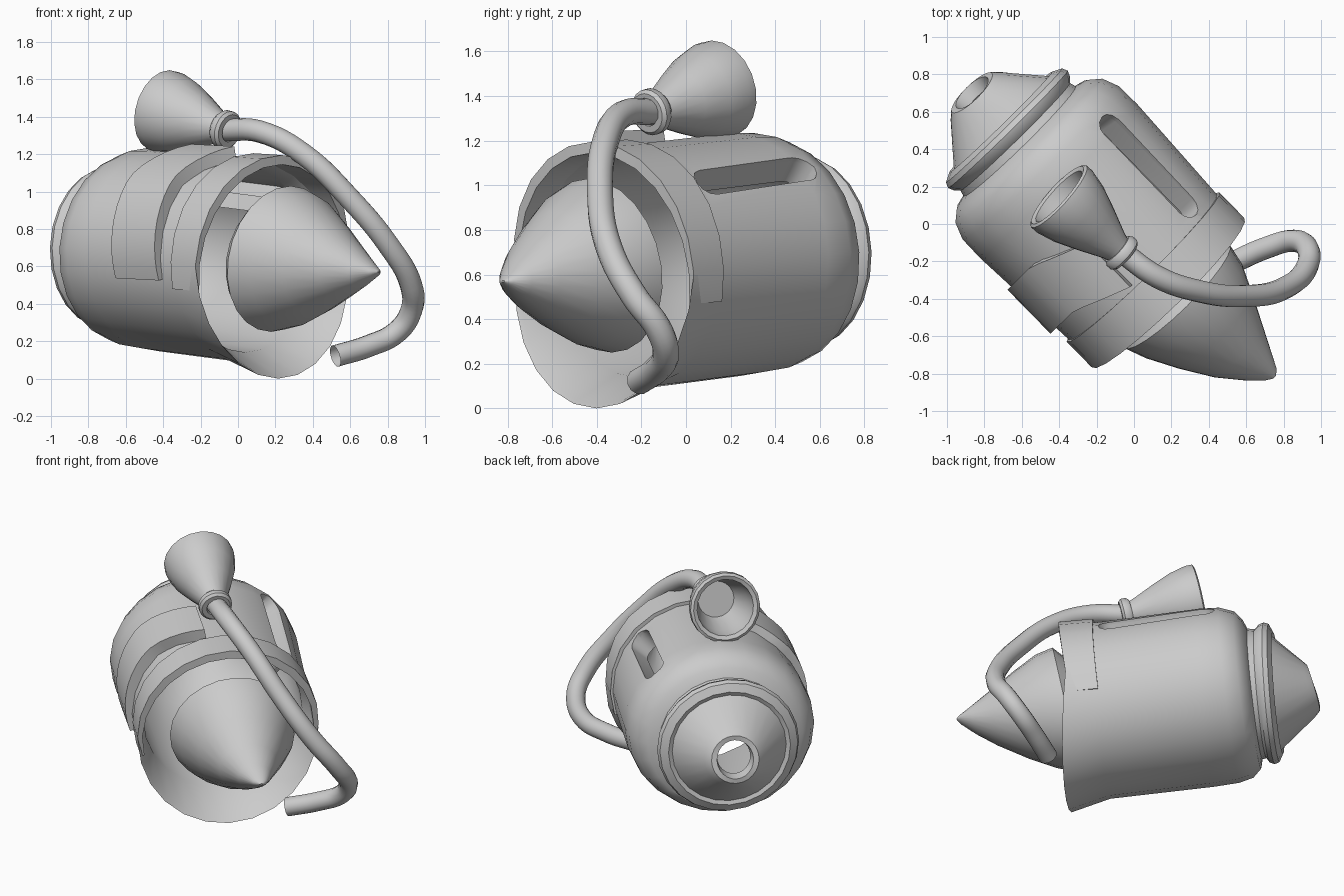
import bpy, bmesh, math
from mathutils import Vector

if "Cube" in bpy.data.objects:
    bpy.data.objects.remove(bpy.data.objects["Cube"])

ORIGIN = Vector((0.18, -0.365, 0))     # centre of the intake lip
H = Vector((0.70, -0.714, 0))          # forward along the engine
N = Vector((0.714, 0.70, 0))           # sideways
UP = Vector((0, 0, 1))


def finish(name, bm, angle=32):
    bmesh.ops.recalc_face_normals(bm, faces=bm.faces)
    me = bpy.data.meshes.new(name)
    bm.to_mesh(me)
    bm.free()
    ob = bpy.data.objects.new(name, me)
    bpy.context.collection.objects.link(ob)
    smooth(ob, angle)
    return ob


def smooth(ob, angle=32):
    bpy.ops.object.select_all(action='DESELECT')
    ob.select_set(True)
    bpy.context.view_layer.objects.active = ob
    bpy.ops.object.shade_smooth_by_angle(angle=math.radians(angle))


def skin(bm, rings, loop=False):
    vs = [[bm.verts.new(p) for p in r] for r in rings]
    pairs = list(zip(vs, vs[1:])) + ([(vs[-1], vs[0])] if loop else [])
    n = len(vs[0])
    for a, b in pairs:
        for i in range(n):
            j = (i + 1) % n
            bm.faces.new((a[i], a[j], b[j], b[i]))
    return vs


def point(s, side, z):
    return ORIGIN + H * s + N * side + UP * z


def station(s, rh, rv, zc, tilt=0.0, lat=0.0, seg=24):
    out = []
    for i in range(seg):
        a = math.tau * i / seg
        out.append(point(s + tilt * math.sin(a), lat + rh * math.cos(a), zc + rv * math.sin(a)))
    return out


# Hollow engine casing: intake lip, barrel, rear flange, exhaust cone, inner wall
casing_profile = [
    (0.0, .57, .59, .59, -.05), (-.20, .555, .55, .635, 0), (-.83, .588, .545, .69, .02),
    (-.97, .585, .535, .70, .04), (-1.06, .55, .51, .70, .04), (-1.11, .49, .46, .70, .04),
    (-1.13, .42, .405, .70, .03), (-1.165, .41, .40, .70, .02), (-1.19, .435, .43, .70, .015),
    (-1.22, .448, .44, .70, .015), (-1.25, .435, .43, .70, .015), (-1.275, .385, .38, .70, .015),
    (-1.265, .36, .355, .70, .015), (-1.46, .19, .18, .72, .04), (-1.495, .15, .145, .725, .04),
    (-1.495, .115, .115, .725, .04), (-1.43, .105, .105, .72, .03), (-1.24, .33, .325, .70, .015),
    (-1.06, .44, .42, .70, .03), (-.80, .52, .48, .69, .02), (-.20, .50, .495, .635, 0),
    (-.02, .555, .575, .59, -.05)]
bm = bmesh.new()
skin(bm, [station(*p) for p in casing_profile], loop=True)
casing = finish("engine_casing", bm)

# Rounded slot cut into the upper side, with a pocket wall
slot_c = Vector((0.08, 0.31, 1.045))
along = Vector((0.70, -0.714, -0.09)).normalized()
out = (N * 0.7 + UP * 0.72)
out = (out - along * out.dot(along)).normalized()
across = out.cross(along)


def stadium(depth, w, half=0.365, n=6):
    pts = []
    for sign in (1, -1):
        for i in range(n + 1):
            a = -math.pi / 2 + math.pi * i / n
            u = sign * (half - w + w * math.cos(a))
            pts.append(slot_c + along * u + across * (sign * w * math.sin(a)) + out * depth)
    return pts


bm = bmesh.new()
for ring in skin(bm, [stadium(-.25, .075), stadium(.25, .075)]):
    bm.faces.new(ring)
cutter = finish("slot_cutter", bm)
cutter.hide_render = True
mod = casing.modifiers.new("slot", 'BOOLEAN')
mod.operation = 'DIFFERENCE'
mod.solver = 'EXACT'
mod.object = cutter
bpy.context.view_layer.objects.active = casing
bpy.ops.object.modifier_apply(modifier="slot")
bpy.data.objects.remove(cutter)
smooth(casing)

bm = bmesh.new()
skin(bm, [stadium(-.02, .075), stadium(-.14, .065)])
finish("slot_pocket", bm)


# Raised cowl bands that fade out towards the sides; tilt leans an edge forward at the top
def band(name, a0, a1, s0, s1, rh, rv, z0, z1, rise, shear=0.0, tilt0=0.0, tilt1=0.0, n=14):
    rings = []
    for i in range(n + 1):
        t = i / n
        a = math.radians(a0 + (a1 - a0) * t)
        c, sn = math.cos(a), math.sin(a)
        k = rise * min(1, max(0.05, sn + .35))
        sh = shear * max(0, 1 - t * 3)
        rings.append([point(s + sh + tl * sn, (rh + g) * c, z + (rv + g) * sn)
                      for s, z, g, tl in ((s0, z0, -.02, tilt0), (s0, z0, k, tilt0),
                                          (s1, z1, k, tilt1), (s1, z1, -.02, tilt1))])
    bm = bmesh.new()
    vs = skin(bm, rings)
    bm.faces.new(vs[0])
    bm.faces.new(vs[-1])
    return finish(name, bm, 28)


band("front_cowl_band", -14, 194, -.19, 0, .56, .56, .615, .605, .03, 0, .05, .08)
band("side_cowl_plate", 101, 192, -.61, -.28, .575, .545, .652, .64, .068, .12)

# Pointed intake spinner, slightly flattened towards the tip
spinner_profile = [(.00, .35, .34, .64, .06, .01), (.05, .395, .39, .64, .075, .02),
                   (.17, .36, .355, .63, .06, .03), (.33, .28, .27, .61, .04, .035),
                   (.50, .185, .165, .59, .02, .045), (.62, .105, .085, .575, .01, .065),
                   (.70, .045, .025, .57, 0, .085), (.725, .01, .004, .57, 0, .09)]
bm = bmesh.new()
ends = skin(bm, [station(*p) for p in spinner_profile])
bm.faces.new(ends[-1])
finish("intake_spinner", bm, 40)


# Funnel and collar, turned about their own axis
def lathe(name, base, axis, prof, seg=20, loop=False, cap=False):
    axis = axis.normalized()
    u = axis.cross(UP).normalized()
    v = u.cross(axis)
    bm = bmesh.new()
    vs = skin(bm, [[base + axis * t + (u * math.cos(math.tau * i / seg) + v * math.sin(math.tau * i / seg)) * r
                    for i in range(seg)] for t, r in prof], loop)
    if cap:
        bm.faces.new(vs[-1])
    return finish(name, bm, 40)


neck = Vector((-0.065, -0.155, 1.33))
mouth = Vector((-0.41, 0.155, 1.435))
aim = mouth - neck
lathe("funnel", neck, aim,
      [(0, .07), (.06, .088), (.20, .15), (.32, .198), (.42, .222), (.465, .222),
       (.475, .205), (.465, .18), (.36, .165), (.20, .115)], cap=True)
lathe("funnel_collar", neck, aim,
      [(-.03, .06), (-.03, .09), (-.015, .105), (.015, .105), (.035, .09), (.035, .06)], loop=True)

# Bent hose with an open end
path = [(-.07, -.145, 1.33), (.12, -.28, 1.32), (.35, -.36, 1.2), (.6, -.385, .96),
        (.8, -.345, .72), (.925, -.23, .5), (.925, -.125, .36), (.85, -.09, .25),
        (.7, -.13, .175), (.52, -.21, .12)]
cu = bpy.data.curves.new("hose", 'CURVE')
cu.dimensions = '3D'
cu.bevel_depth = 0.06
cu.bevel_resolution = 4
cu.resolution_u = 6
sp = cu.splines.new('BEZIER')
sp.bezier_points.add(len(path) - 1)
for bp, co in zip(sp.bezier_points, path):
    bp.co = co
    bp.handle_left_type = bp.handle_right_type = 'AUTO'
hose = bpy.data.objects.new("hose", cu)
bpy.context.collection.objects.link(hose)
